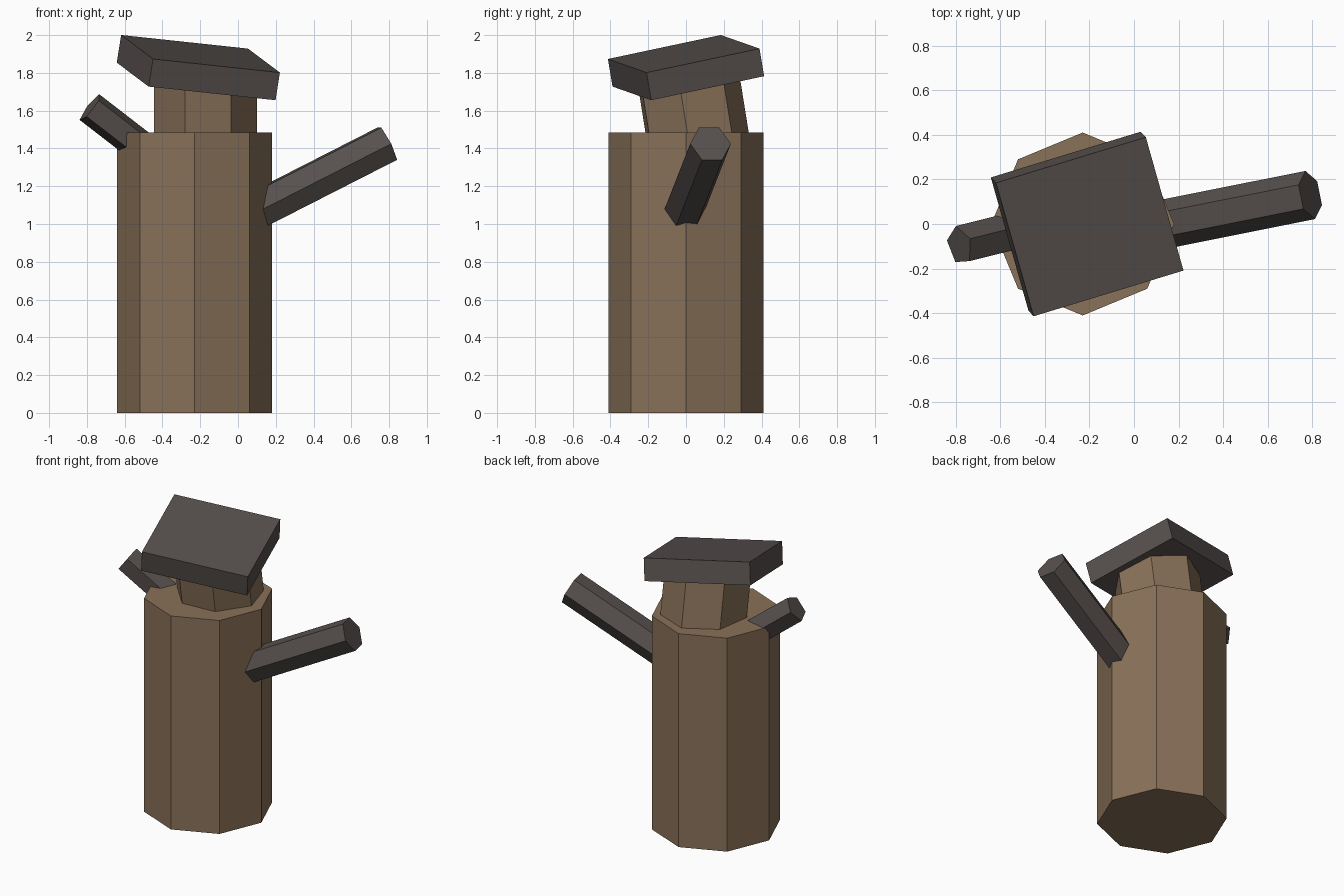
import bpy, math
from mathutils import Vector, Matrix

cube = bpy.data.objects.get("Cube")
if cube:
    bpy.data.objects.remove(cube, do_unlink=True)


def material(name, rgb):
    m = bpy.data.materials.new(name)
    m.use_nodes = True
    m.diffuse_color = (*rgb, 1)
    m.node_tree.nodes["Principled BSDF"].inputs["Base Color"].default_value = (*rgb, 1)
    return m


wood = material("tan wood", (0.25, 0.165, 0.10))
bark = material("dark bark", (0.095, 0.08, 0.075))


def prism(name, sides, radius, start, end, phase, mat):
    """Flat-sided rod from start to end; phase turns its first corner from horizontal."""
    start, end = Vector(start), Vector(end)
    axis = (end - start).normalized()
    side = Vector((0, 0, 1)).cross(axis)
    side = side.normalized() if side.length > 0.001 else Vector((1, 0, 0))
    up = axis.cross(side)
    ring = []
    for i in range(sides):
        a = math.radians(phase) + math.tau * i / sides
        ring.append(radius * (math.cos(a) * side + math.sin(a) * up))
    verts = [start + p for p in ring] + [end + p for p in ring]
    faces = [tuple(reversed(range(sides))), tuple(range(sides, 2 * sides))]
    for i in range(sides):
        j = (i + 1) % sides
        faces.append((i, j, sides + j, sides + i))
    return add_mesh(name, verts, faces, mat)


def add_mesh(name, verts, faces, mat):
    mesh = bpy.data.meshes.new(name)
    mesh.from_pydata(verts, [], faces)
    mesh.materials.append(mat)
    obj = bpy.data.objects.new(name, mesh)
    bpy.context.collection.objects.link(obj)
    return obj


# Trunk and the leaning neck above it
prism("trunk", 8, 0.41, (-0.23, 0, 0), (-0.23, 0, 1.485), 0, wood)
prism("neck", 7, 0.28, (-0.177, 0.066, 1.38), (-0.177, 0.005, 1.76), -8.6, wood)

# Two branches, each running from inside the trunk to its tip
tip = Vector((0.79, 0.13, 1.425))
prism("left_branch", 6, 0.11, tip - 0.95 * Vector((0.877, 0.175, 0.447)), tip, 0, bark)
tip = Vector((-0.782, -0.097, 1.617))
prism("right_branch", 5, 0.09, tip - 0.6 * Vector((-0.777, -0.194, 0.6)), tip, 30, bark)

# Tilted slab on top
bpy.ops.mesh.primitive_cube_add(size=1)
slab = bpy.context.object
slab.name = "top_slab"
slab.data.materials.append(bark)
u = Vector((0.672, 0.205, -0.072)).normalized()
n = u.cross(Vector((-0.172, 0.595, 0.127))).normalized()
turn = Matrix((u, n.cross(u), n)).transposed().to_4x4()
slab.matrix_world = (Matrix.Translation((-0.21, 0, 1.828)) @ turn
                     @ Matrix.Diagonal((0.706, 0.634, 0.15, 1)))
